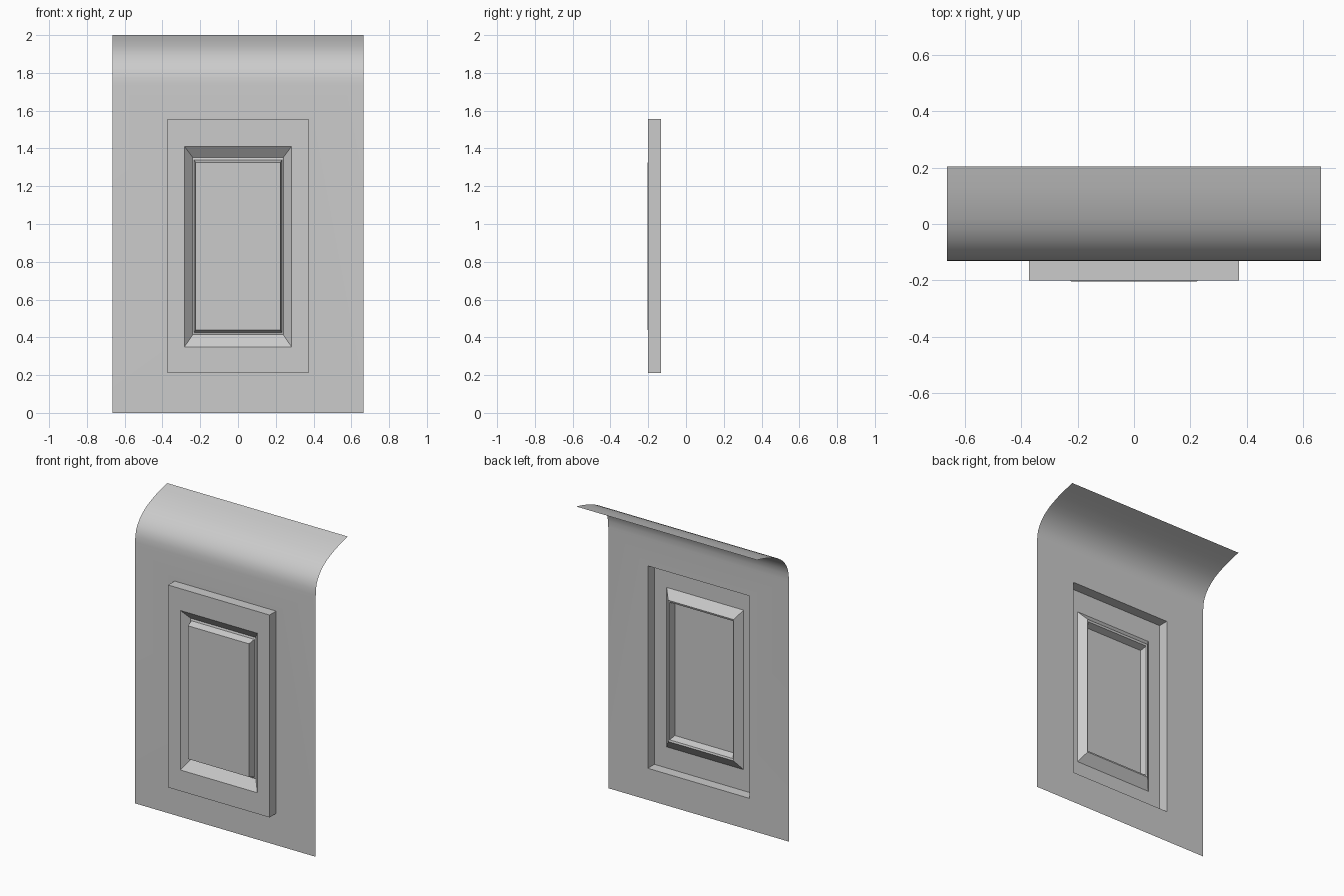
import bpy, bmesh

if "Cube" in bpy.data.objects:
    bpy.data.objects.remove(bpy.data.objects["Cube"])

HALF_W = 0.664
SHEET_Y = -0.132


def make_object(name, bm):
    bmesh.ops.remove_doubles(bm, verts=bm.verts, dist=1e-5)
    bmesh.ops.recalc_face_normals(bm, faces=bm.faces)
    front = max(bm.faces, key=lambda f: abs(f.normal.y))
    if front.normal.y > 0:
        bmesh.ops.reverse_faces(bm, faces=bm.faces)
    mesh = bpy.data.meshes.new(name)
    bm.to_mesh(mesh)
    bm.free()
    obj = bpy.data.objects.new(name, mesh)
    bpy.context.collection.objects.link(obj)
    bpy.ops.object.select_all(action='DESELECT')
    bpy.context.view_layer.objects.active = obj
    obj.select_set(True)
    bpy.ops.object.shade_smooth_by_angle(angle=0.5)
    return obj


def nested_frames(bm, rings):
    """Join successive rectangles (half width, bottom, top, y); return loops."""
    loops = [[bm.verts.new((x, y, z)) for x, z in
              ((-w, lo), (w, lo), (w, hi), (-w, hi))] for w, lo, hi, y in rings]
    for a, b in zip(loops, loops[1:]):
        for i in range(4):
            j = (i + 1) % 4
            bm.faces.new((a[i], a[j], b[j], b[i]))
    return loops


# Thin sheet with an opening behind the panel, curling back at the top
bm = bmesh.new()
curl = [(-0.130, 1.775), (-0.122, 1.81), (-0.108, 1.84), (-0.085, 1.872),
        (-0.055, 1.900), (-0.02, 1.924), (0.02, 1.943), (0.07, 1.963),
        (0.13, 1.982), (0.204, 2.0)]
outer, hole = nested_frames(bm, [(HALF_W, 0, 1.735, SHEET_Y),
                                 (0.373, 0.21, 1.555, SHEET_Y)])
left, right = outer[3], outer[2]
for y, z in curl:
    l, r = bm.verts.new((-HALF_W, y, z)), bm.verts.new((HALF_W, y, z))
    bm.faces.new((left, right, r, l))
    left, right = l, r
make_object("curved_sheet", bm)

# Hollow raised panel: side walls, frame, bevelled recess, raised centre field
bm = bmesh.new()
loops = nested_frames(bm, [
    (0.373, 0.21, 1.555, SHEET_Y),
    (0.373, 0.21, 1.555, -0.201),
    (0.283, 0.35, 1.41, -0.201),
    (0.24, 0.414, 1.353, -0.156),
    (0.232, 0.426, 1.340, -0.160),
    (0.224, 0.44, 1.325, -0.204)])
bm.faces.new(loops[-1])
make_object("raised_panel", bm)
